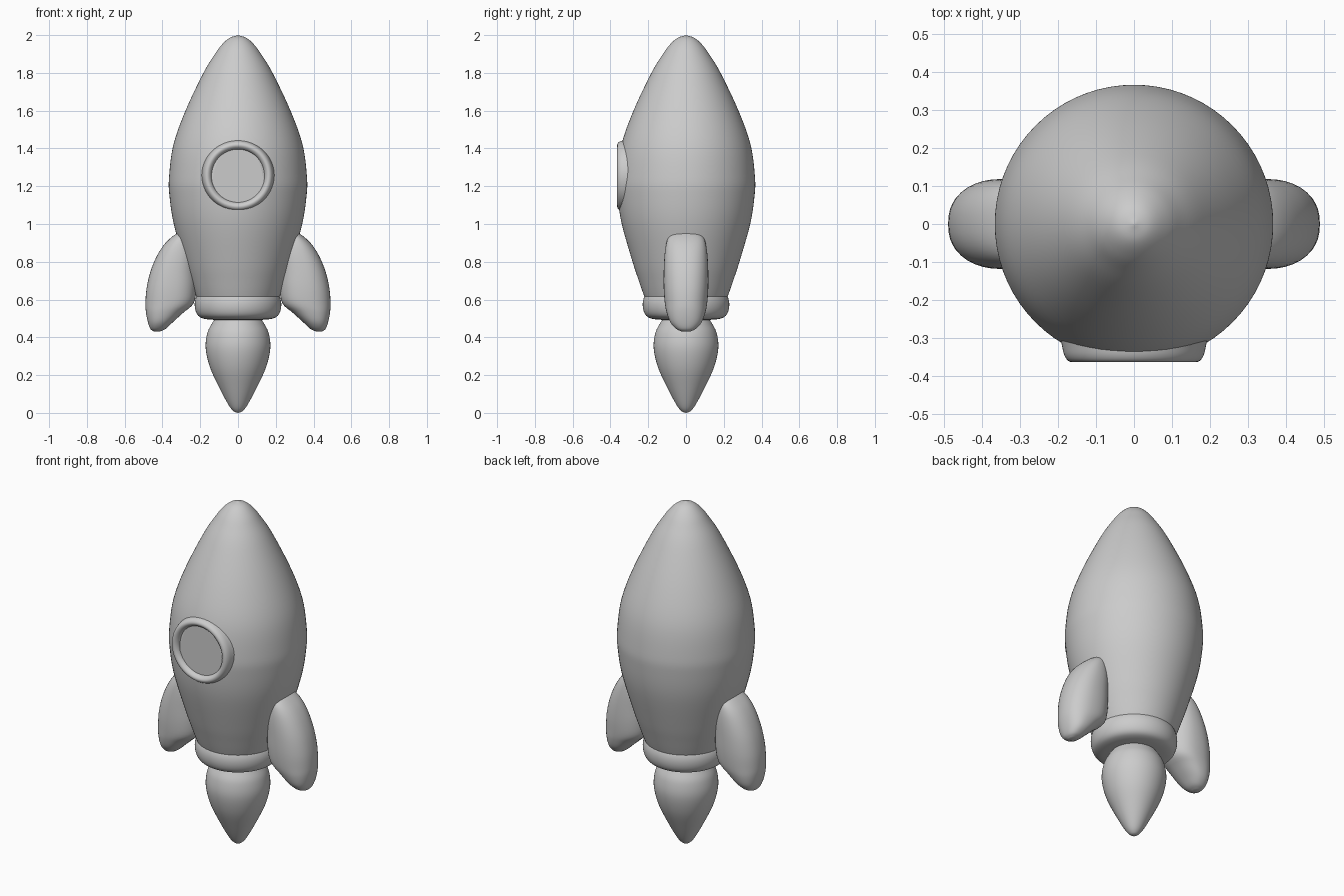
import bpy, bmesh, math
from mathutils import Vector

if "Cube" in bpy.data.objects:
    bpy.data.objects.remove(bpy.data.objects["Cube"])


def spline(points, steps=5):
    """Catmull-Rom curve through a few profile points."""
    p = [Vector(q) for q in points]
    p = [2 * p[0] - p[1]] + p + [2 * p[-1] - p[-2]]
    out = []
    for i in range(1, len(p) - 2):
        a, b, c, d = p[i - 1:i + 3]
        for k in range(steps):
            t = k / steps
            out.append(0.5 * (2 * b + (c - a) * t + (2 * a - 5 * b + 4 * c - d) * t * t
                              + (3 * b - a - 3 * c + d) * t ** 3))
    return out + [p[-2]]


def skin(name, rings, closed=False, angle=40):
    """Join rings of points into a smooth surface; capped unless it closes on itself."""
    bm = bmesh.new()
    loops = [[bm.verts.new(v) for v in ring] for ring in rings]
    n = len(loops[0])
    pairs = list(zip(loops, loops[1:]))
    if closed:
        pairs.append((loops[-1], loops[0]))
    else:
        bm.faces.new(loops[0])
        bm.faces.new(loops[-1])
    for a, b in pairs:
        for i in range(n):
            j = (i + 1) % n
            bm.faces.new((a[i], a[j], b[j], b[i]))
    bmesh.ops.recalc_face_normals(bm, faces=bm.faces)
    mesh = bpy.data.meshes.new(name)
    bm.to_mesh(mesh)
    bm.free()
    ob = bpy.data.objects.new(name, mesh)
    bpy.context.collection.objects.link(ob)
    bpy.ops.object.select_all(action='DESELECT')
    ob.select_set(True)
    bpy.context.view_layer.objects.active = ob
    bpy.ops.object.shade_smooth_by_angle(angle=math.radians(angle))
    return ob


def lathe(name, profile, closed=False, sides=72):
    """Revolve (radius, height) points around z."""
    angles = [2 * math.pi * i / sides for i in range(sides)]
    return skin(name, [[(max(r, 0.001) * math.cos(a), max(r, 0.001) * math.sin(a), z)
                        for a in angles] for r, z in profile], closed)


# Hull
hull = lathe("hull", spline([
    (0.19, 0.54), (0.222, 0.62), (0.25, 0.70), (0.283, 0.80), (0.34, 1.0), (0.363, 1.15),
    (0.365, 1.25), (0.342, 1.42), (0.278, 1.60), (0.183, 1.80), (0.122, 1.90),
    (0.085, 1.95), (0.045, 1.985), (0.0, 2.0)]))

# Collar at the tail
lathe("tail_collar", spline([
    (0.0, 0.49), (0.13, 0.493), (0.185, 0.50), (0.213, 0.517), (0.227, 0.55),
    (0.228, 0.59), (0.215, 0.625), (0.19, 0.635)]))

# Exhaust flame
lathe("flame", spline([
    (0.0, 0.0), (0.022, 0.008), (0.05, 0.042), (0.10, 0.135), (0.148, 0.24),
    (0.171, 0.34), (0.163, 0.42), (0.14, 0.47), (0.12, 0.50)]))

# Flat recess for the window
WINDOW_Z = 1.255
bpy.ops.mesh.primitive_cylinder_add(vertices=64, radius=0.158, depth=0.2,
                                    location=(0, -0.44, WINDOW_Z),
                                    rotation=(math.pi / 2, 0, 0))
cutter = bpy.context.object
cutter.name = "window_cutter"
cutter.hide_render = True
cutter.hide_viewport = True
cut = hull.modifiers.new("window_recess", 'BOOLEAN')
cut.operation = 'DIFFERENCE'
cut.solver = 'EXACT'
cut.object = cutter

# Window rim, lathed and turned to face the front
rim = lathe("window_rim", spline([
    (0.140, 0.28), (0.140, 0.335), (0.146, 0.354), (0.160, 0.364), (0.174, 0.360),
    (0.184, 0.345), (0.190, 0.32), (0.198, 0.28)], 4), closed=True)
rim.rotation_euler = (math.pi / 2, 0, 0)
rim.location = (0, 0, WINDOW_Z)

# Fins: rows of height, inner x, outer x, half thickness
FIN = [(0.430, 0.415, 0.445, 0.02), (0.445, 0.383, 0.464, 0.052), (0.48, 0.345, 0.477, 0.083),
       (0.53, 0.290, 0.487, 0.102), (0.58, 0.235, 0.490, 0.112), (0.66, 0.22, 0.484, 0.118),
       (0.75, 0.22, 0.463, 0.118), (0.83, 0.22, 0.430, 0.114), (0.89, 0.23, 0.392, 0.106),
       (0.93, 0.24, 0.352, 0.092), (0.96, 0.25, 0.31, 0.06)]


def power(v):
    return math.copysign(abs(v) ** 0.88, v)


for side, label in ((1, "right_fin"), (-1, "left_fin")):
    rings = []
    for z, x0, x1, w in spline(FIN, 4):
        mid, half = (x0 + x1) / 2, (x1 - x0) / 2
        rings.append([(side * (mid + half * power(math.cos(a))), w * power(math.sin(a)), z)
                      for a in (2 * math.pi * i / 40 for i in range(40))])
    skin(label, rings, angle=60)
